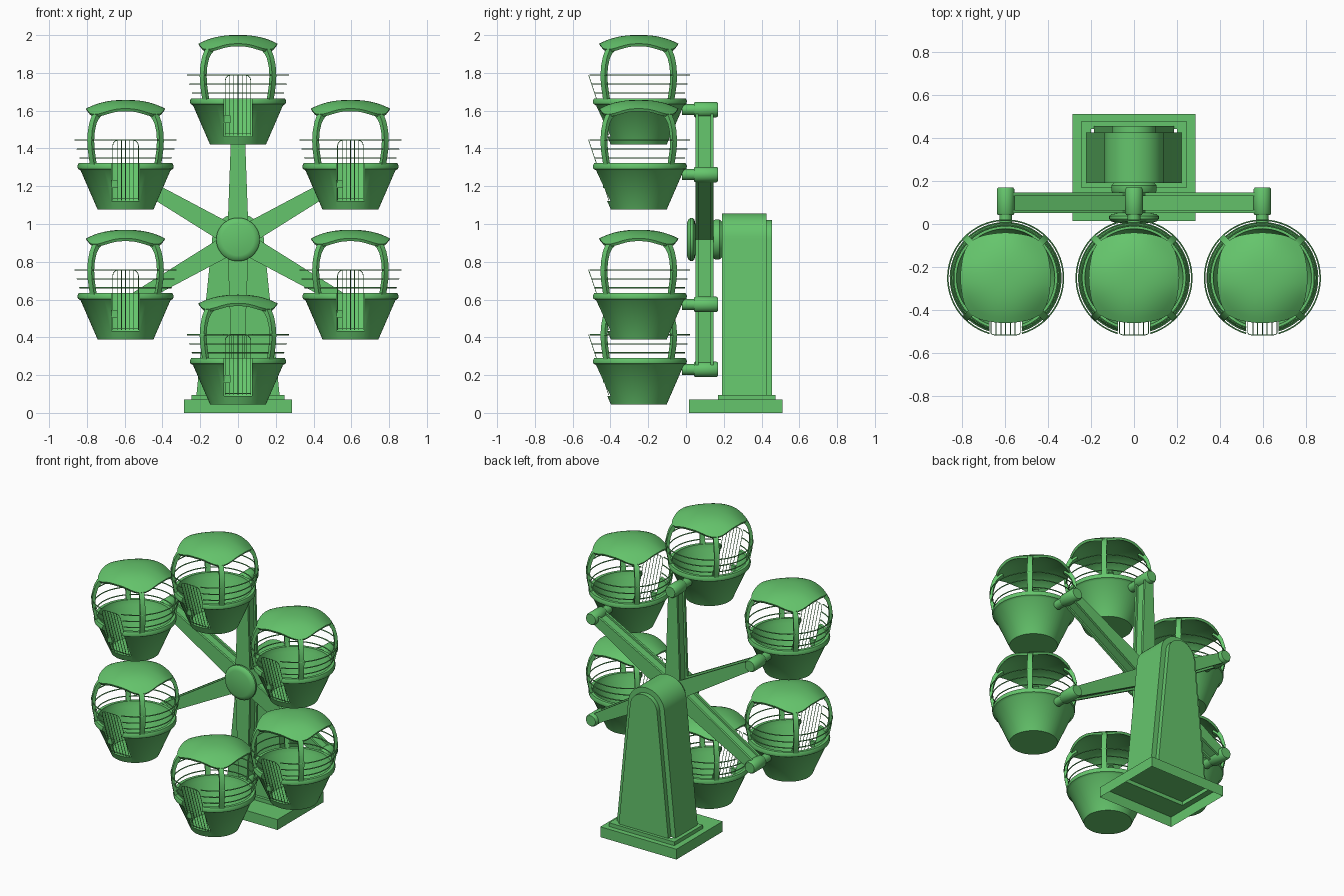
import bpy, bmesh
from math import sin, cos, pi, radians, asin

if "Cube" in bpy.data.objects:
    bpy.data.objects.remove(bpy.data.objects["Cube"])

HUB_Z, ARM_R, CAR_Y = 0.918, 0.6875, -0.25
green = bpy.data.materials.new("green_paint")
green.diffuse_color = (.13, .56, .15, 1)
green.use_nodes = True
green.node_tree.nodes["Principled BSDF"].inputs["Base Color"].default_value = green.diffuse_color


def add(name, me, loc=(0, 0, 0), rot=(0, 0, 0)):
    ob = bpy.data.objects.new(name, me)
    ob.location, ob.rotation_euler = loc, rot
    bpy.context.collection.objects.link(ob)
    return ob


def finish(name, bm, angle=35):
    bmesh.ops.remove_doubles(bm, verts=bm.verts, dist=1e-5)
    bmesh.ops.recalc_face_normals(bm, faces=bm.faces)
    me = bpy.data.meshes.new(name)
    bm.to_mesh(me)
    bm.free()
    me.materials.append(green)
    me.shade_smooth()
    me.set_sharp_from_angle(angle=radians(angle))
    return me


def lathe(name, prof, segs=48, along_y=False):
    """Revolve (radius, height) points about z, or about y."""
    bm = bmesh.new()
    rings = []
    for r, h in prof:
        pts = [(r * cos(2 * pi * i / segs), r * sin(2 * pi * i / segs)) for i in range(segs)]
        rings.append([bm.verts.new((x, h, y) if along_y else (x, y, h)) for x, y in pts])
    for a, b in zip(rings, rings[1:]):
        for i in range(segs):
            j = (i + 1) % segs
            bm.faces.new((a[i], a[j], b[j], b[i]))
    bmesh.ops.dissolve_degenerate(bm, dist=1e-6, edges=bm.edges)
    return finish(name, bm)


def prisms(name, parts):
    """Extrude xz polygons from y0 to y1."""
    bm = bmesh.new()
    for poly, y0, y1 in parts:
        a = [bm.verts.new((x, y0, z)) for x, z in poly]
        b = [bm.verts.new((x, y1, z)) for x, z in poly]
        bm.faces.new(a)
        bm.faces.new(b[::-1])
        for i in range(len(a)):
            j = (i + 1) % len(a)
            bm.faces.new((a[i], b[i], b[j], a[j]))
    return finish(name, bm)


def bake(ob, name):
    """Evaluate an object to a plain mesh and drop the source."""
    bpy.context.view_layer.update()
    dg = bpy.context.evaluated_depsgraph_get()
    me = bpy.data.meshes.new_from_object(ob.evaluated_get(dg))
    bpy.data.objects.remove(ob)
    me.name = name
    me.materials.clear()
    me.materials.append(green)
    me.shade_smooth()
    me.set_sharp_from_angle(angle=radians(40))
    return me


def tubes(name, paths, radius):
    cu = bpy.data.curves.new(name, 'CURVE')
    cu.dimensions = '3D'
    cu.bevel_depth, cu.bevel_resolution, cu.use_fill_caps = radius, 1, True
    for path in paths:
        sp = cu.splines.new('POLY')
        sp.points.add(len(path) - 1)
        for p, co in zip(sp.points, path):
            p.co = (*co, 1)
    return bake(add(name, cu), name)


# stepped base, hollow underneath
bm = bmesh.new()
steps = [(.285, .015, .51, 0), (.285, .015, .51, .07), (.245, .17, .475, .07),
         (.245, .17, .475, .095), (.2, .2, .44, .095)]
loops = [[bm.verts.new(c) for c in ((-h, a, z), (h, a, z), (h, b, z), (-h, b, z))]
         for h, a, b, z in steps]
for a, b in zip(loops, loops[1:]):
    for i in range(4):
        bm.faces.new((a[i], a[(i + 1) % 4], b[(i + 1) % 4], b[i]))
add("stand_base", finish("stand_base", bm))


# arched tower with raised back panel
def arch(hw, r):
    arc = [(r * cos(pi * i / 24), HUB_Z + r * sin(pi * i / 24)) for i in range(25)]
    return [(hw, .095)] + arc + [(-hw, .095)]


add("tower", prisms("tower", [(arch(.22, .137), .19, .425), (arch(.185, .102), .425, .455)]))

# hub: axle, rounded front cap, rear collar
hub = [(0, .005), (.085, .005), (.105, .012), (.115, .024), (.115, .036), (.105, .045),
       (.08, .05), (.08, .14), (.1, .145), (.105, .155), (.105, .178), (.095, .19), (0, .19)]
add("hub", lathe("hub", hub, 48, True), (0, 0, HUB_Z))


# tapered spokes with channelled sides
def taper(w0, w1):
    return [(0, -w0), (ARM_R, -w1), (ARM_R, w1), (0, w0)]


spoke = prisms("spoke", [(taper(.057, .032), .05, .066), (taper(.057, .032), .129, .145),
                         (taper(.043, .02), .066, .129)])
bearing = lathe("bearing", [(0, -.022), (.029, -.022), (.029, .042), (.036, .042), (.041, .05),
                            (.041, .16), (.035, .17), (0, .17)], 32, True)

# bowl with door opening cut through the front wall
bowl_prof = [(0, -.185), (.148, -.185), (.238, .022), (.252, .03), (.255, .045), (.248, .06),
             (.228, .06), (.222, .03), (.138, -.155), (0, -.155)]
bowl = add("bowl", lathe("bowl", bowl_prof, 64))
cutter = add("door_cutter", prisms("door_cutter", [
    ([(-.075, -.141), (.075, -.141), (.075, .2), (-.075, .2)], -.35, -.09)]))
cutter.hide_render = True
mod = bowl.modifiers.new("door", 'BOOLEAN')
mod.object, mod.operation, mod.solver = cutter, 'DIFFERENCE', 'EXACT'
bowl = bake(bowl, "bowl")
bpy.data.objects.remove(cutter)

# roof with four drooping corners
bm = bmesh.new()
N, M = 64, 9
rows = []
for k in range(M + 1):
    t = k / M
    row = []
    for i in range(N):
        a = 2 * pi * i / N
        c = ((1 - cos(4 * a)) / 2) ** 1.5
        r = t * (.21 + .022 * c * t ** 3)
        row.append(bm.verts.new((r * cos(a), r * sin(a), .395 - .046 * t ** 2.4 - .03 * c * t ** 5)))
    rows.append(row)
for a, b in zip(rows, rows[1:]):
    for i in range(N):
        bm.faces.new((a[i], b[i], b[(i + 1) % N], a[(i + 1) % N]))
bmesh.ops.dissolve_degenerate(bm, dist=1e-6, edges=bm.edges)
me = finish("roof", bm)
roof = add("roof", me)
mod = roof.modifiers.new("thickness", 'SOLIDIFY')
mod.thickness = .016
mod.offset = -1 if me.polygons[N * 4].normal.z > 0 else 1
roof = bake(roof, "roof")

# four bowed flat posts at the corners: (radius, height)
path = [(.236, .03), (.247, .08), (.257, .13), (.261, .18), (.256, .23), (.243, .275),
        (.225, .305), (.195, .328)]
bm = bmesh.new()
for k in range(4):
    ca, sa = cos(pi / 4 + k * pi / 2), sin(pi / 4 + k * pi / 2)
    rings = [[bm.verts.new(((r + dr) * ca - w * sa, (r + dr) * sa + w * ca, z + dz))
              for dr, dz, w in ((-.01, -s, -.016), (.01, s, -.016), (.01, s, .016), (-.01, -s, .016))]
             for (r, z), s in zip(path, (0, 0, 0, 0, .002, .005, .009, .009))]
    bm.faces.new(rings[0])
    bm.faces.new(rings[-1])
    for a, b in zip(rings, rings[1:]):
        for i in range(4):
            bm.faces.new((a[i], a[(i + 1) % 4], b[(i + 1) % 4], b[i]))
posts = finish("posts", bm, 50)

# three open rails, gap at the door
rails = []
for r, z in ((.242, .088), (.256, .135), (.268, .183)):
    gap = asin(.075 / r)
    rails.append([(r * sin(a), -r * cos(a), z)
                  for a in (gap + (2 * pi - 2 * gap) * i / 56 for i in range(57))])
rails = tubes("rails", rails, .0035)


# leaning door: rounded frame and thin bars
def lean(x, z):
    return (x, -(.157 + (z + .141) * .335), z)


frame = [lean(-.068, -.136)]
frame += [lean(-.038 - .03 * cos(a), .153 + .03 * sin(a)) for a in (0, pi / 6, pi / 3, pi / 2)]
frame += [(-x, y, z) for x, y, z in reversed(frame)]
bars = [[lean(x, -.136), lean(x, .182)] for x in (-.044, -.022, 0, .022, .044)]
door = tubes("door", [frame, [lean(-.068, -.128), lean(.068, -.128)]] + bars, .002)
latch = prisms("latch", [([(-.075, -.07), (-.04, -.07), (-.04, -.03), (-.075, -.03)],
                          -.19, -.17)])

# place six spokes and six upright cabins
for k in range(6):
    a = pi / 6 + k * pi / 3
    x, z = ARM_R * cos(a), HUB_Z + ARM_R * sin(a)
    add(f"spoke_{k}", spoke, (0, 0, HUB_Z), (0, -a, 0))
    add(f"bearing_{k}", bearing, (x, 0, z))
    for part in (bowl, roof, posts, rails, door, latch):
        add(f"cabin_{part.name.split('.')[0]}_{k}", part, (x, CAR_Y, z))
